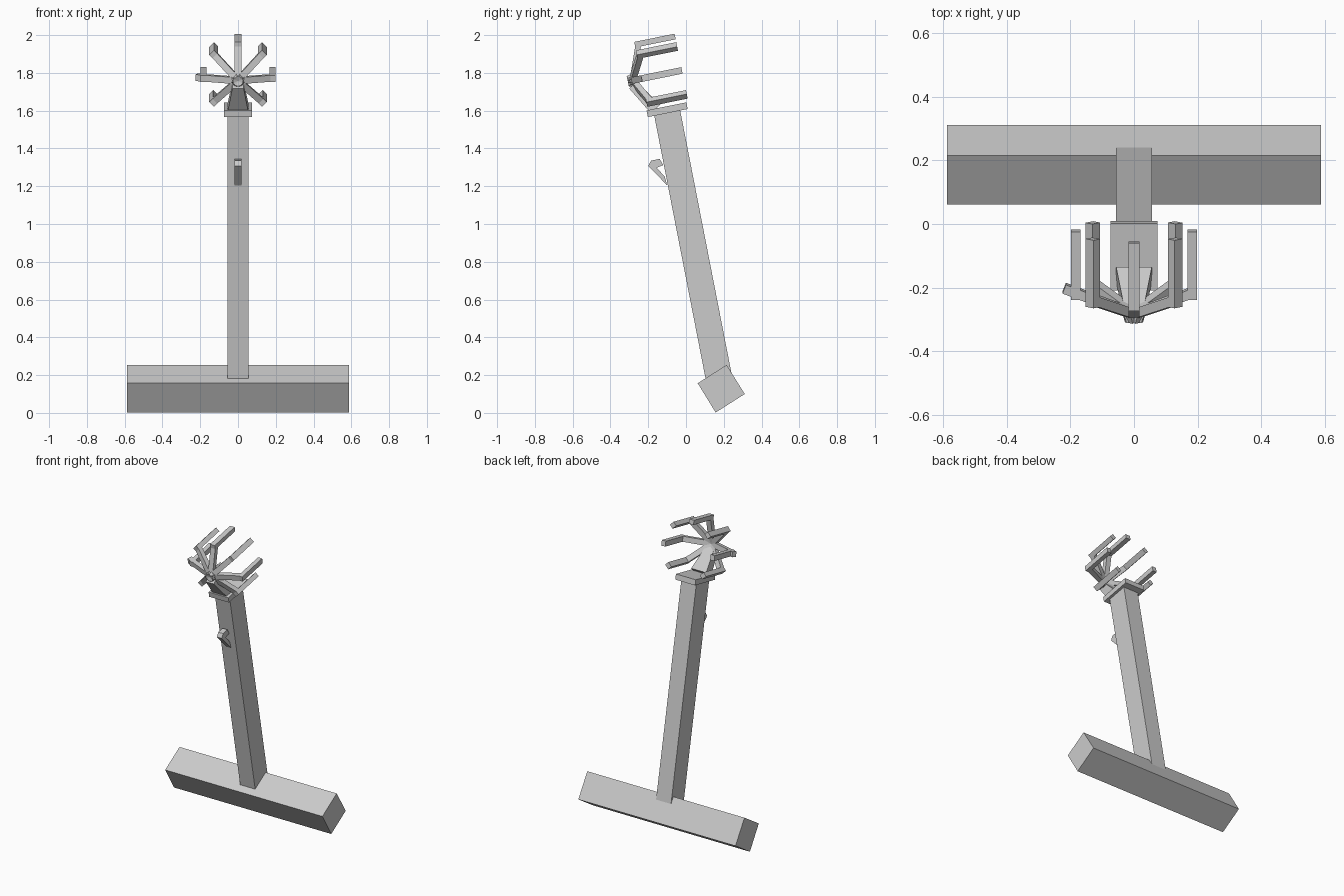
import bpy, bmesh, math
from mathutils import Vector, Matrix

if "Cube" in bpy.data.objects:
    bpy.data.objects.remove(bpy.data.objects["Cube"])

TILT = math.radians(11.4)
ROT = Matrix.Rotation(TILT, 3, 'X')      # local frame of the leaning shaft
BACK = ROT @ Vector((0, 1, 0))
UP = ROT @ Vector((0, 0, 1))


def add_mesh(name, verts, faces):
    mesh = bpy.data.meshes.new(name)
    mesh.from_pydata(verts, [], faces)
    bm = bmesh.new()
    bm.from_mesh(mesh)
    bmesh.ops.recalc_face_normals(bm, faces=bm.faces)
    bm.to_mesh(mesh)
    bm.free()
    obj = bpy.data.objects.new(name, mesh)
    bpy.context.collection.objects.link(obj)
    return obj


def beam(name, a, b, side, size_a, size_b=None):
    """Square-cut bar from a to b; sizes are (along side, across side)."""
    a, b = Vector(a), Vector(b)
    d = (b - a).normalized()
    s = (Vector(side) - d * d.dot(Vector(side))).normalized()
    t = d.cross(s)
    verts = []
    for p, (w, h) in ((a, size_a), (b, size_b or size_a)):
        verts += [p + s * i * w / 2 + t * j * h / 2
                  for i, j in ((-1, -1), (1, -1), (1, 1), (-1, 1))]
    faces = [(0, 1, 2, 3), (4, 5, 6, 7)]
    faces += [(i, (i + 1) % 4, (i + 1) % 4 + 4, i + 4) for i in range(4)]
    return add_mesh(name, verts, faces)


def prism(name, profile, half_width):
    """Extrude a (y, z) profile along x."""
    n = len(profile)
    verts = [(x, y, z) for x in (-half_width, half_width) for y, z in profile]
    faces = [tuple(range(n)), tuple(range(n, 2 * n))]
    faces += [(i, (i + 1) % n, (i + 1) % n + n, i + n) for i in range(n)]
    return add_mesh(name, verts, faces)


X = Vector((1, 0, 0))

# Cross bar at the foot, turned about its long axis
prism("foot_bar", [(0.062, 0.157), (0.215, 0.254), (0.311, 0.1), (0.157, 0.002)], 0.588)

# Leaning shaft and its top plate
beam("shaft", (0, 0.185, 0.13), (0, -0.1, 1.59), X, (0.112, 0.14))
plate = Vector((0, -0.1, 1.605))
beam("top_plate", plate - UP * 0.018, plate + UP * 0.018, X, (0.148, 0.215))

# Small hook on the front of the shaft
prism("hook", [(-0.1, 1.205), (-0.2, 1.308), (-0.185, 1.335), (-0.14, 1.345),
               (-0.12, 1.312), (-0.155, 1.298), (-0.112, 1.25)], 0.018)

# Tapered neck reaching forward to the hub
beam("neck", (0, -0.16, 1.61), (0, -0.283, 1.735), X, (0.112, 0.07), (0.06, 0.05))

# Seven spokes, each carrying a finger pointing backward
ring = Vector((0, -0.235, 1.77))
hub = ring - BACK * 0.05
for k in range(-3, 4):
    ang = math.radians(45 * k)
    radial = X * math.sin(ang) + UP * math.cos(ang)
    tangent = X * math.cos(ang) - UP * math.sin(ang)
    tip = ring + radial * 0.183
    spoke = (tip + BACK * 0.02 - hub).normalized()
    reach = 0.235 if k == -2 else 0.19     # one spoke pokes out past its finger
    beam("spoke", hub - spoke * 0.03, hub + spoke * reach, tangent, (0.035, 0.03))
    beam("finger", tip, tip + BACK * 0.218, tangent, (0.035, 0.03))
